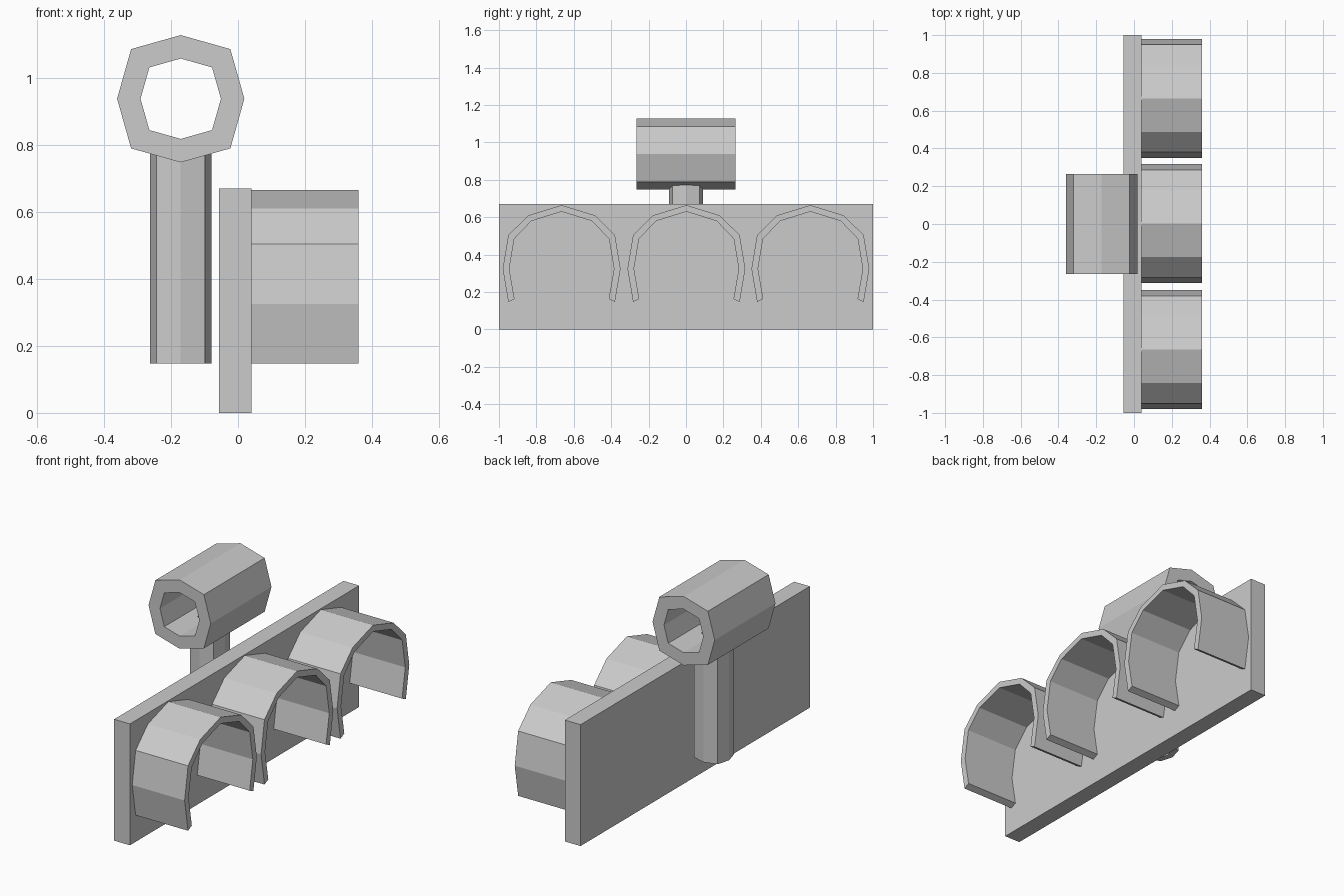
import bpy, bmesh

if "Cube" in bpy.data.objects:
    bpy.data.objects.remove(bpy.data.objects["Cube"])


def band(name, outer, inner, a, b, place, closed):
    """Extrude the strip between two matching profiles from a to b."""
    bm = bmesh.new()
    n = len(outer)
    rows = [[bm.verts.new(place(u, v, t)) for u, v in prof]
            for prof, t in ((outer, a), (outer, b), (inner, b), (inner, a))]
    for i in range(n if closed else n - 1):
        j = (i + 1) % n
        for k in range(4):
            p, q = rows[k], rows[(k + 1) % 4]
            bm.faces.new((p[i], p[j], q[j], q[i]))
    if not closed:
        for i in (0, n - 1):
            bm.faces.new([r[i] for r in rows])
    return finish(name, bm)


def finish(name, bm):
    bmesh.ops.recalc_face_normals(bm, faces=bm.faces[:])
    mesh = bpy.data.meshes.new(name)
    bm.to_mesh(mesh)
    bm.free()
    obj = bpy.data.objects.new(name, mesh)
    bpy.context.collection.objects.link(obj)
    return obj


def octagon(r):
    d = r * 0.78
    return [(0, r), (d, d), (r, 0), (d, -d), (0, -r), (-d, -d), (-r, 0), (-d, d)]


def arch(half):
    """Mirror the right half of an arch, ordered from foot to crown."""
    return half + [(-y, z) for y, z in reversed(half[:-1])]


# Back plate
bpy.ops.mesh.primitive_cube_add(size=1, location=(-0.008, 0, 0.335))
plate = bpy.context.object
plate.name = "back_plate"
plate.scale = (0.096, 2, 0.67)

# Three open clips on the front of the plate
outer = arch([(0.285, 0.147), (0.315, 0.325), (0.285, 0.505), (0.178, 0.61), (0, 0.665)])
inner = arch([(0.252, 0.163), (0.28, 0.325), (0.253, 0.485), (0.162, 0.58), (0, 0.63)])
for i, cy in enumerate((-0.665, 0.002, 0.665)):
    band(f"clip_{i + 1}", outer, inner, 0.035, 0.36,
         lambda y, z, x, c=cy: (x, y + c, z), False)

# Horizontal tube
cx = -0.171
tube = band("cross_tube", octagon(0.19), octagon(0.12), -0.265, 0.265,
            lambda u, v, y: (cx + u, y, 0.938 + v), True)

# Hollow stem that runs up into the tube wall
band("stem", octagon(0.092), octagon(0.058), 0.147, 0.785,
     lambda u, v, z: (cx + u, v, z), True)

# Bore opening the stem into the tube
bm = bmesh.new()
base = bm.faces.new([bm.verts.new((cx + u, v, 0.70)) for u, v in octagon(0.058)])
ext = bmesh.ops.extrude_face_region(bm, geom=[base], use_keep_orig=True)
bmesh.ops.translate(bm, vec=(0, 0, 0.22),
                    verts=[g for g in ext["geom"] if isinstance(g, bmesh.types.BMVert)])
cutter = finish("bore_cutter", bm)
cut = tube.modifiers.new("bore", 'BOOLEAN')
cut.object = cutter
cut.operation = 'DIFFERENCE'
cut.solver = 'EXACT'
bpy.context.view_layer.objects.active = tube
bpy.ops.object.modifier_apply(modifier=cut.name)
bpy.data.objects.remove(cutter, do_unlink=True)
